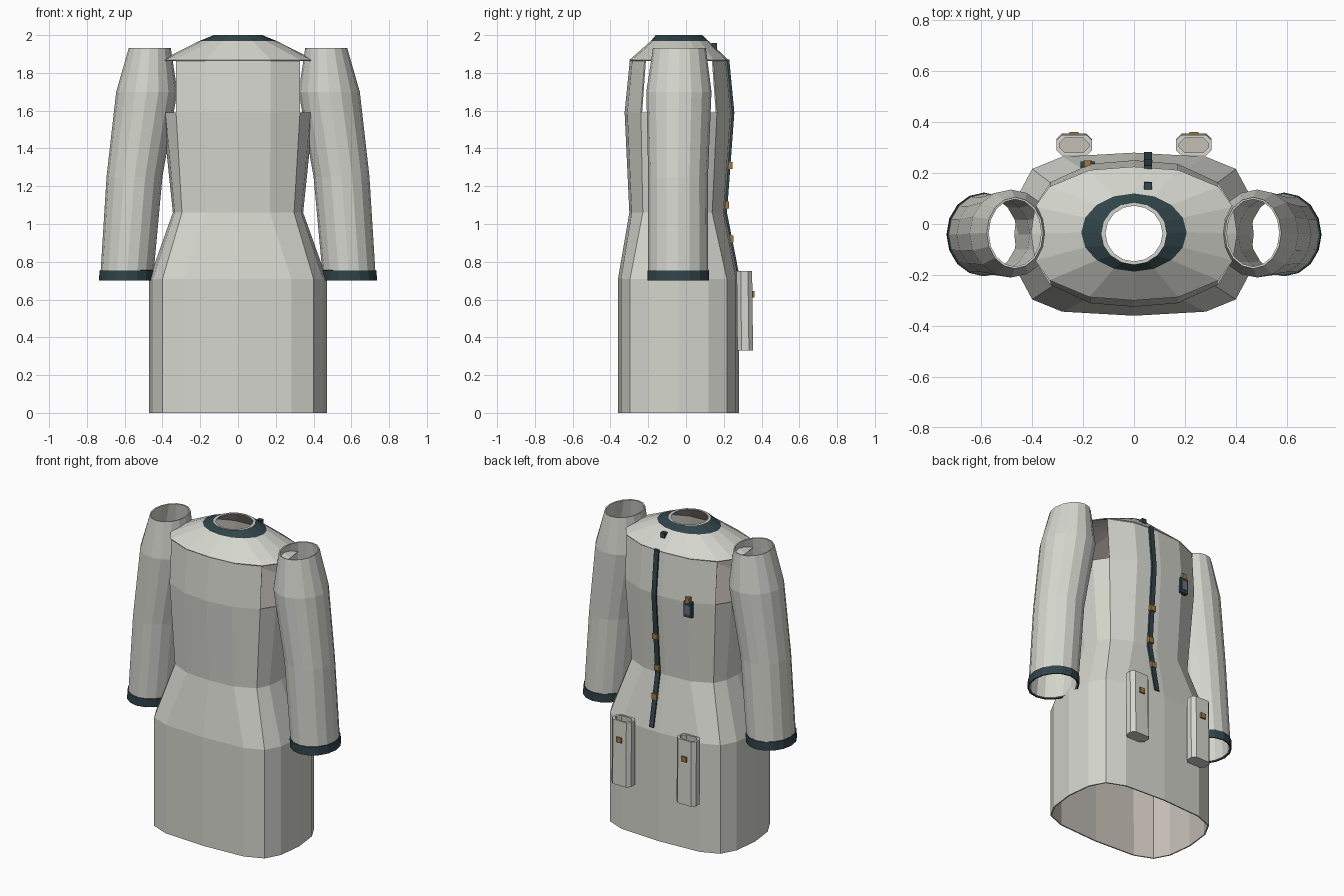
import bpy, bmesh, math

if "Cube" in bpy.data.objects:
    bpy.data.objects.remove(bpy.data.objects["Cube"])


def material(name, rgb):
    m = bpy.data.materials.new(name)
    m.diffuse_color = (*rgb, 1)
    m.use_nodes = True
    m.node_tree.nodes["Principled BSDF"].inputs["Base Color"].default_value = m.diffuse_color
    return m


COAT = material("pale_cloth", (0.66, 0.67, 0.61))
TRIM = material("dark_teal_trim", (0.030, 0.058, 0.068))
LINING = material("warm_lining", (0.56, 0.52, 0.47))
BRASS = material("brass", (0.34, 0.19, 0.06))
SLATE = material("slate_plate", (0.13, 0.17, 0.20))


def section(half_x, y0, y1, z, quarter, cx=0.0):
    """16-sided closed outline from the three inner points of one quarter."""
    q = [(1, 0)] + quarter
    pts = q + [(0, 1)] + [(-x, y) for x, y in reversed(quarter)]
    pts += [(-x, -y) for x, y in pts]
    mid, half = (y0 + y1) / 2, (y1 - y0) / 2
    return [(cx + x * half_x, mid + y * half, z) for x, y in pts]


def loft(name, rings, mats, rule=None, skip=None, caps=(False, False), thick=0.0):
    """Skin closed rings; rule(level) gives a material, skip(level, i) leaves holes."""
    bm = bmesh.new()
    vs = [[bm.verts.new(p) for p in r] for r in rings]
    n = len(rings[0])
    for k in range(len(rings) - 1):
        for i in range(n):
            if skip and skip(k, i):
                continue
            j = (i + 1) % n
            f = bm.faces.new((vs[k][i], vs[k][j], vs[k + 1][j], vs[k + 1][i]))
            f.material_index = rule(k) if rule else 0
    if caps[0]:
        bm.faces.new(vs[0][::-1])
    if caps[1]:
        f = bm.faces.new(vs[-1])
        f.material_index = rule(len(rings) - 1) if rule else 0
    me = bpy.data.meshes.new(name)
    bm.to_mesh(me)
    bm.free()
    for m in mats:
        me.materials.append(m)
    ob = bpy.data.objects.new(name, me)
    bpy.context.collection.objects.link(ob)
    if thick:
        s = ob.modifiers.new("thickness", 'SOLIDIFY')
        s.thickness = thick
        s.offset = -1
        s.material_offset = len(mats) - 1
    return ob


def rect(x, w, y0, y1, z):
    return [(x - w / 2, y0, z), (x + w / 2, y0, z), (x + w / 2, y1, z), (x - w / 2, y1, z)]


def box(name, x, w, y0, y1, z0, z1, mat):
    return loft(name, [rect(x, w, y0, y1, z0), rect(x, w, y0, y1, z1)], [mat], caps=(True, True))


HIP = [(0.96, 0.50), (0.85, 0.80), (0.60, 0.95)]
WAIST = [(0.97, 0.42), (0.86, 0.72), (0.49, 0.95)]
CHEST = [(0.96, 0.40), (0.82, 0.70), (0.43, 0.95)]
ROUND = [(math.cos(a * math.pi / 8), math.sin(a * math.pi / 8)) for a in (1, 2, 3)]

# Coat body, with armholes left open in the upper chest
body_rings = [
    section(0.47, -0.36, 0.28, 0.0, HIP),
    section(0.47, -0.36, 0.28, 0.71, HIP),
    section(0.345, -0.30, 0.21, 1.06, WAIST),
    section(0.40, -0.325, 0.25, 1.59, CHEST),
    section(0.40, -0.297, 0.222, 1.87, CHEST),
]
loft("coat_body", body_rings, [COAT, LINING],
     skip=lambda k, i: k == 3 and i in (0, 1, 6, 7, 8, 9, 14, 15), thick=0.008)

# Shoulder yoke with dark collar and pale neck rim
yoke_rings = [
    section(0.405, -0.30, 0.225, 1.868, CHEST),
    section(0.207, -0.187, 0.120, 1.968, ROUND),
    section(0.128, -0.160, 0.085, 2.0, ROUND),
    section(0.112, -0.147, 0.072, 2.0, ROUND),
]
loft("shoulder_yoke", yoke_rings, [COAT, TRIM, LINING],
     rule=lambda k: 1 if k == 1 else 0, thick=0.006)

# Sleeves and cuffs
for side, label in ((-1, "left"), (1, "right")):
    profile = [(0.590, 0.140, -0.200, 0.118, 0.705), (0.548, 0.148, -0.200, 0.116, 1.25),
               (0.483, 0.162, -0.210, 0.135, 1.70), (0.467, 0.111, -0.175, 0.105, 1.932)]
    loft(label + "_sleeve",
         [section(h, a, b, z, ROUND, side * c) for c, h, a, b, z in profile],
         [COAT], thick=0.008)
    loft(label + "_cuff",
         [section(0.146, -0.205, 0.123, z, ROUND, side * c)
          for c, z in ((0.590, 0.70), (0.587, 0.755))],
         [TRIM], thick=0.007)


# Hanging pockets with an open top and a brass stud
def pocket_ring(x, w, y0, y1, z, c=0.022):
    h = w / 2
    return [(x - h + c, y0, z), (x + h - c, y0, z), (x + h, y0 + c, z), (x + h, y1 - c, z),
            (x + h - c, y1, z), (x - h + c, y1, z), (x - h, y1 - c, z), (x - h, y0 + c, z)]


for x, label in ((-0.235, "left"), (0.235, "right")):
    loft(label + "_pocket", [
        pocket_ring(x, 0.14, 0.272, 0.355, 0.33),
        pocket_ring(x, 0.14, 0.268, 0.350, 0.75),
        pocket_ring(x, 0.116, 0.280, 0.338, 0.75),
        pocket_ring(x, 0.116, 0.280, 0.338, 0.70),
    ], [COAT, LINING], rule=lambda k: 1 if k >= 2 else 0, caps=(True, True))
    box(label + "_pocket_stud", x, 0.036, 0.345, 0.362, 0.612, 0.645, BRASS)

# Front fastening strip following the body outline, with studs
STRIP_X = 0.055
strip = [(0.73, 0.274), (1.06, 0.209), (1.59, 0.248), (1.872, 0.221)]
loft("fastening_strip", [rect(STRIP_X, 0.032, y - 0.006, y + 0.008, z) for z, y in strip],
     [TRIM], caps=(True, True))
for z, y in ((1.31, 0.231), (1.10, 0.214), (0.92, 0.238)):
    box("strip_stud", STRIP_X, 0.036, y - 0.012, y + 0.014, z - 0.018, z + 0.018, BRASS)

# Small dark tab on the yoke
loft("yoke_tab", [rect(STRIP_X, 0.03, 0.137, 0.165, 1.925), rect(STRIP_X, 0.03, 0.135, 0.163, 1.957)],
     [TRIM], caps=(True, True))

# Chest badge: dark case, slate face and brass clip
box("badge_case", -0.182, 0.056, 0.220, 0.246, 1.50, 1.60, TRIM)
box("badge_face", -0.182, 0.034, 0.246, 0.250, 1.52, 1.58, SLATE)
box("badge_clip", -0.182, 0.028, 0.222, 0.250, 1.595, 1.63, BRASS)
